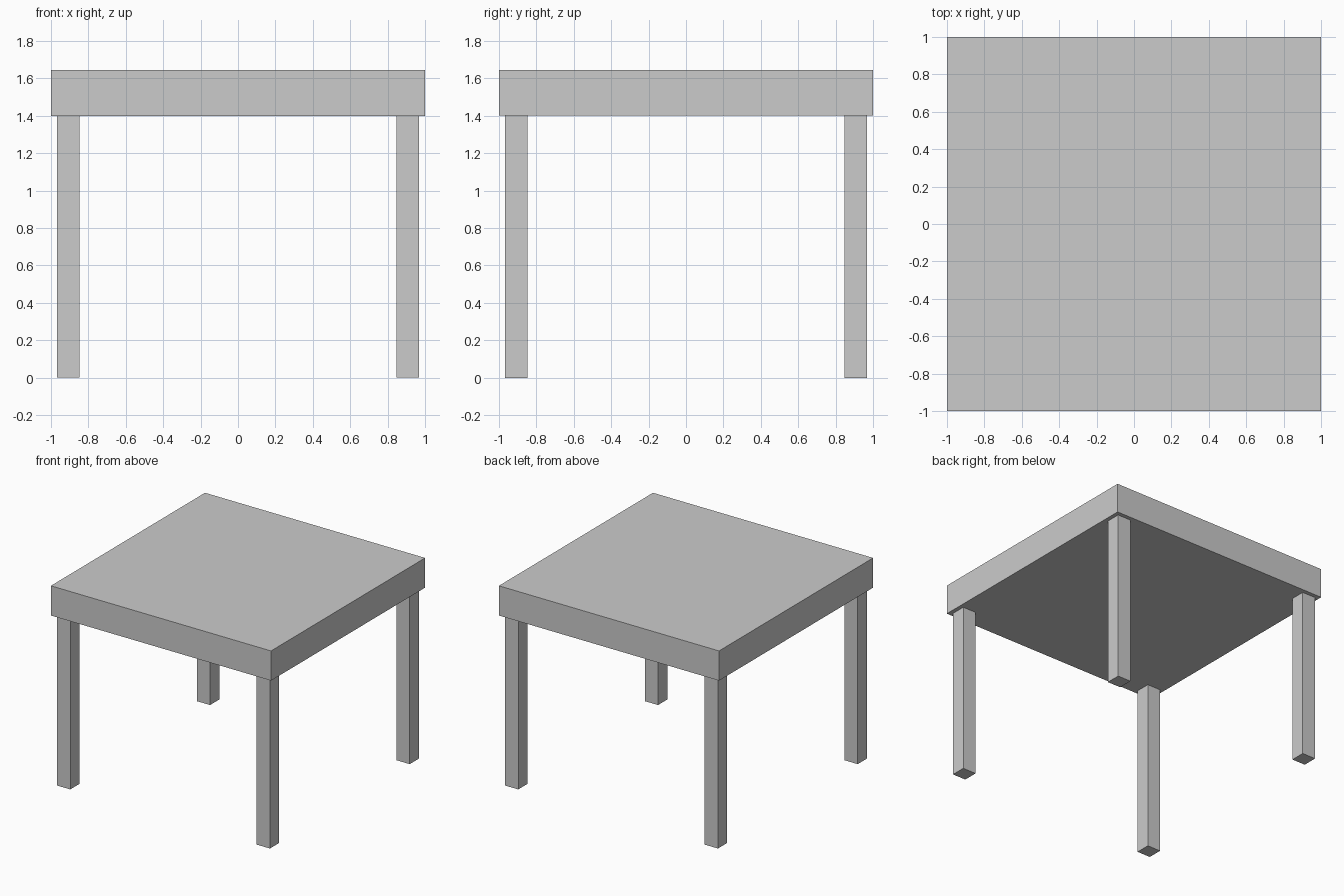
import bpy

if "Cube" in bpy.data.objects:
    bpy.data.objects.remove(bpy.data.objects["Cube"])

TOP_Z, UNDER_Z = 1.644, 1.40
LEG_W, LEG_POS = 0.12, 0.907


def box(name, center, size):
    bpy.ops.mesh.primitive_cube_add(size=1, location=center)
    obj = bpy.context.object
    obj.name = name
    obj.scale = size
    bpy.ops.object.transform_apply(location=False, rotation=False, scale=True)
    return obj


# Thick square top
box("table_top", (0, 0, (TOP_Z + UNDER_Z) / 2), (2, 2, TOP_Z - UNDER_Z))

# Four square legs, slightly inset from the corners
for side, sx in (("left", -1), ("right", 1)):
    for end, sy in (("front", -1), ("back", 1)):
        box(f"{end}_{side}_leg", (sx * LEG_POS, sy * LEG_POS, UNDER_Z / 2),
            (LEG_W, LEG_W, UNDER_Z))
